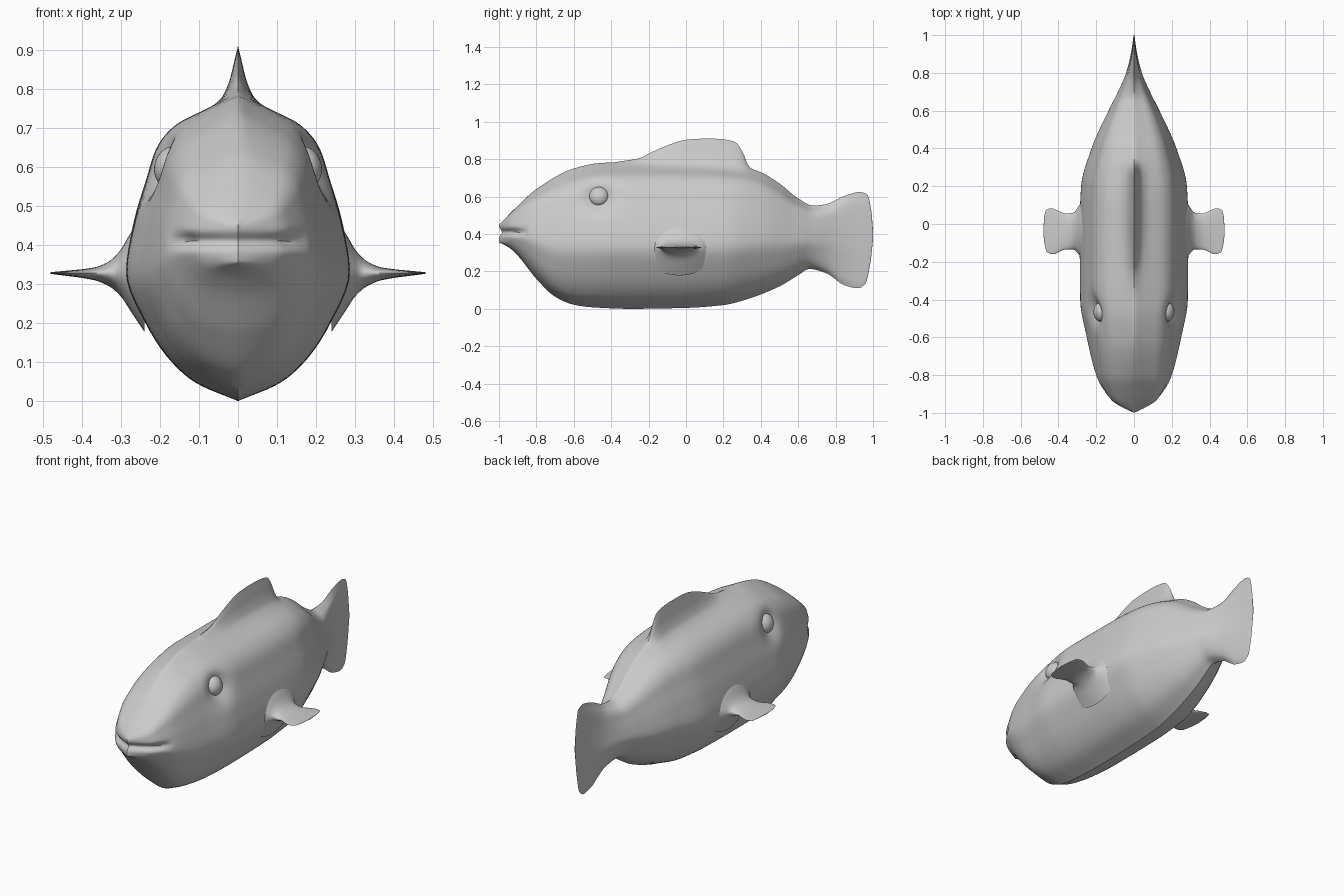
import bpy
import bmesh
import math

cube = bpy.data.objects.get("Cube")
if cube:
    bpy.data.objects.remove(cube, do_unlink=True)

grey = bpy.data.materials.new("plain_grey")
grey.use_nodes = True
grey.diffuse_color = (0.6, 0.6, 0.6, 1)
grey.node_tree.nodes["Principled BSDF"].inputs["Base Color"].default_value = grey.diffuse_color


def curve(points):
    """Smooth interpolating function through (position, value) points, without overshoot."""
    xs, vs = zip(*points)
    slopes = [(vs[i + 1] - vs[i]) / (xs[i + 1] - xs[i]) for i in range(len(xs) - 1)]
    tangents = [slopes[0]]
    for a, b in zip(slopes, slopes[1:]):
        tangents.append(2 * a * b / (a + b) if a * b > 0 else 0)
    tangents.append(slopes[-1])

    def value(x):
        x = min(max(x, xs[0]), xs[-1])
        i = 0
        while i < len(slopes) - 1 and x > xs[i + 1]:
            i += 1
        width = xs[i + 1] - xs[i]
        u = (x - xs[i]) / width
        rise = u * u * (3 - 2 * u)
        return (vs[i] + (vs[i + 1] - vs[i]) * rise
                + width * u * (1 - u) * (tangents[i] * (1 - u) - tangents[i + 1] * u))
    return value


def bump(distance, radius):
    return math.exp(-(distance / radius) ** 2)


def loft(name, rings, angle):
    """Skin a list of closed rings, closing both ends."""
    bm = bmesh.new()
    loops = [[bm.verts.new(p) for p in ring] for ring in rings]
    count = len(loops[0])
    for a, b in zip(loops, loops[1:]):
        for i in range(count):
            j = (i + 1) % count
            bm.faces.new((a[i], a[j], b[j], b[i]))
    for end in (loops[0], loops[-1]):
        bm.faces.new(end)
    bmesh.ops.remove_doubles(bm, verts=bm.verts, dist=0.0004)
    bmesh.ops.recalc_face_normals(bm, faces=bm.faces)
    mesh = bpy.data.meshes.new(name)
    bm.to_mesh(mesh)
    bm.free()
    obj = bpy.data.objects.new(name, mesh)
    bpy.context.collection.objects.link(obj)
    finish(obj, angle)
    return obj


def finish(obj, angle):
    obj.data.materials.append(grey)
    bpy.ops.object.select_all(action="DESELECT")
    obj.select_set(True)
    bpy.context.view_layer.objects.active = obj
    bpy.ops.object.shade_smooth_by_angle(angle=math.radians(angle))


# Side and top outlines of the body and tail, along y
back = curve([(-1, .45), (-.9, .55), (-.8, .64), (-.6, .75), (-.45, .78), (-.3, .785),
              (.1, .78), (.3, .76), (.4, .73), (.5, .67), (.6, .59), (.68, .552),
              (.75, .56), (.85, .605), (.93, .625), (.97, .61), (.99, .53), (1, .42)])
belly = curve([(-1, .355), (-.95, .33), (-.9, .285), (-.8, .16), (-.7, .065), (-.6, .022),
               (-.5, .008), (-.3, 0), (0, .005), (.2, .02), (.3, .043), (.5, .12),
               (.6, .18), (.66, .213), (.75, .19), (.85, .125), (.92, .11), (.96, .135),
               (.985, .24), (1, .37)])
girth = curve([(-1, 0), (-.97, .07), (-.94, .12), (-.9, .15), (-.8, .2), (-.6, .25),
               (-.4, .285), (0, .288), (.2, .28), (.4, .225), (.6, .135), (.7, .085),
               (.8, .042), (.9, .017), (1, .002)])
dorsal = curve([(-.38, 0), (-.25, .02), (-.2, .045), (-.1, .09), (0, .122), (.1, .13),
                (.2, .133), (.26, .128), (.3, .085), (.335, .01), (.35, 0)])

# Half cross-section: height fraction, width fraction, share of the dorsal fin height
section = [(0, 0, 0), (.06, .38, 0), (.13, .6, 0), (.25, .82, 0), (.42, 1, 0),
           (.58, .93, 0), (.72, .82, 0), (.83, .72, 0), (.9, .56, 0), (.95, .3, 0),
           (.975, .16, .08), (.99, .08, .35), (.997, .035, .7), (1, 0, 1)]
height, width, crest = [curve([(i, row[k]) for i, row in enumerate(section)]) for k in range(3)]

EYE_Y, EYE_Z = -.465, .6
SIDE = 64
STATIONS = 160


def body_point(y, s):
    low, high = belly(y), back(y)
    z = low + (high - low) * height(s) + dorsal(y) * crest(s)
    snout = min(max((-.6 - y) / .4, 0), 1)
    x = girth(y) * width(s) ** (1 - .5 * snout)
    # groove between the lips and hollow around the eye
    groove = bump(z - .41, .018) * min(max((-.84 - y) / .08, 0), 1)
    x *= 1 - .14 * groove
    x -= .05 * bump(math.hypot(y - EYE_Y, z - EYE_Z), .07) * min(x / .1, 1)
    return x, y + .016 * groove, z


rings = []
for k in range(STATIONS + 1):
    y = -math.cos(math.pi * k / STATIONS)
    half = [body_point(y, i * (len(section) - 1) / SIDE) for i in range(SIDE + 1)]
    rings.append(half + [(-x, yy, z) for x, yy, z in reversed(half[1:-1])])
loft("body", rings, 40)

# Side fins: front edge, rear edge, upper and lower thickness, along x
fin_front = curve([(.24, -.23), (.29, -.165), (.32, -.135), (.36, -.135), (.43, -.16),
                   (.46, -.15), (.473, -.11), (.48, -.05)])
fin_rear = curve([(.24, .16), (.29, .1), (.32, .06), (.36, .055), (.4, .07), (.44, .083),
                  (.465, .075), (.475, .04), (.48, -.03)])
fin_upper = curve([(.24, .15), (.28, .095), (.3, .06), (.33, .03), (.37, .014), (.48, .002)])
fin_lower = curve([(.24, .15), (.28, .09), (.3, .06), (.33, .034), (.37, .018), (.48, .002)])

for side, label in ((1, "left"), (-1, "right")):
    rings = []
    for k in range(41):
        x = .24 + .24 * math.sin(math.pi / 2 * k / 40)
        middle = (fin_front(x) + fin_rear(x)) / 2
        reach = (fin_rear(x) - fin_front(x)) / 2
        ring = []
        for i in range(32):
            a = math.tau * i / 32
            lift = math.sin(a)
            thick = fin_upper(x) if lift > 0 else fin_lower(x)
            ring.append((side * x, middle + reach * math.cos(a), .328 + thick * lift))
        rings.append(ring)
    loft(label + "_side_fin", rings, 50)

    # Eyeball resting in its hollow
    bpy.ops.mesh.primitive_uv_sphere_add(segments=32, ring_count=16, radius=1,
                                         location=(side * .172, EYE_Y, EYE_Z))
    eye = bpy.context.object
    eye.name = label + "_eye"
    eye.scale = (.042, .053, .053)
    eye.rotation_euler = (0, side * -.3, 0)
    finish(eye, 60)
